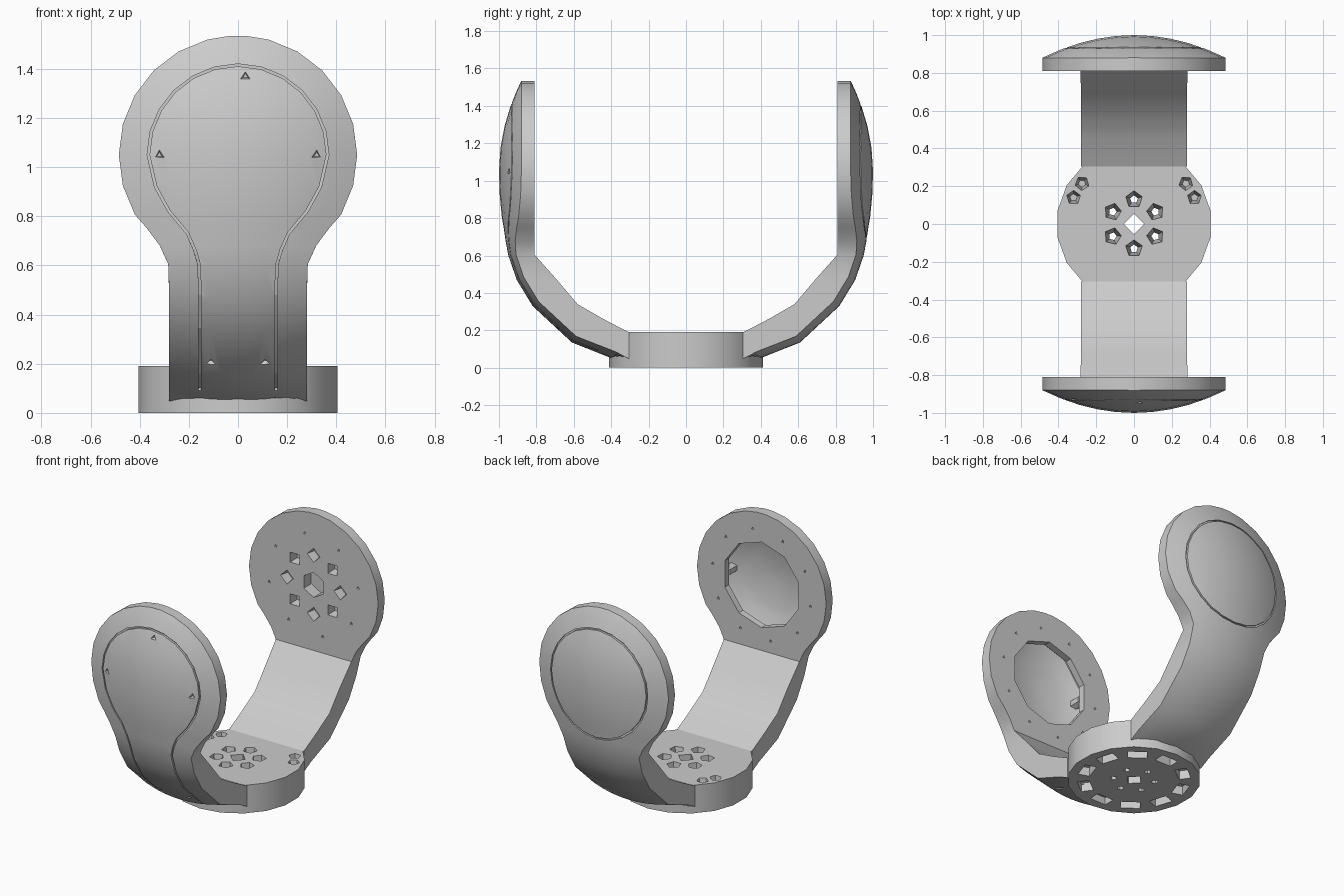
import bpy, bmesh, math
from mathutils import Vector, Matrix

if "Cube" in bpy.data.objects:
    bpy.data.objects.remove(bpy.data.objects["Cube"])

grey = bpy.data.materials.new("light_grey")
grey.diffuse_color = (0.6, 0.6, 0.6, 1)
grey.use_nodes = True
grey.node_tree.nodes["Principled BSDF"].inputs["Base Color"].default_value = grey.diffuse_color
CZ, R, CROWN = 1.05, 0.485, 0.51      # pad centre height, pad radius, outer crown

# Arm stations: outer y, outer z, inner y, inner z, half width, normal tilt down
stations = [(0.305, 0.048, 0.305, 0.19, 0.28, 90), (0.40, 0.052, 0.34, 0.207, 0.28, 65),
            (0.61, 0.135, 0.45, 0.265, 0.28, 56), (0.82, 0.33, 0.58, 0.34, 0.28, 38),
            (0.905, 0.47, 0.69, 0.47, 0.28, 24), (0.95, 0.60, 0.81, 0.605, 0.284, 8),
            (0.965, 0.68, 0.81, 0.68, 0.318, 0), (0.975, 0.75, 0.81, 0.75, 0.37, 0)]
for a in (-30, -15, 0, 15, 30, 45, 60, 75, 86):
    z = CZ + R * math.sin(math.radians(a))
    y = 1 - (0.12 if a > 0 else 0.06) * math.sin(math.radians(a)) ** 2
    stations.append((y, z, 0.81, z, R * math.cos(math.radians(a)), 0))


def normal(tilt):
    t = math.radians(tilt)
    return Vector((0, math.cos(t), -math.sin(t)))


def outer(x, y, z, tilt):
    k = 0 if tilt == 90 else CROWN
    return Vector((x, y, z)) - normal(tilt) * k * x * x


def surface(x, z):
    """Point and normal on the crowned outer side of an arm."""
    for a, b in zip(stations[1:], stations[2:]):
        if z <= b[1]:
            break
    t = (z - a[1]) / (b[1] - a[1])
    y, tilt = (a[i] + (b[i] - a[i]) * t for i in (0, 5))
    return outer(x, y, z, tilt), normal(tilt)


def finish(name, bm):
    bmesh.ops.recalc_face_normals(bm, faces=bm.faces)
    me = bpy.data.meshes.new(name)
    bm.to_mesh(me)
    bm.free()
    me.materials.append(grey)
    ob = bpy.data.objects.new(name, me)
    bpy.context.collection.objects.link(ob)
    return ob


def loft(bm, rings, closed=False):
    """Skin a list of equal point rings, capping open ends."""
    vs = [[bm.verts.new(p) for p in ring] for ring in rings]
    n = len(vs[0])
    pairs = list(zip(vs, vs[1:])) + ([(vs[-1], vs[0])] if closed else [])
    for a, b in pairs:
        for i in range(n):
            j = (i + 1) % n
            bm.faces.new((a[i], a[j], b[j], b[i]))
    if not closed:
        bm.faces.new(vs[0])
        bm.faces.new(vs[-1])


def flip(p, s):
    return Vector((p[0], p[1] * s, p[2]))


def hole(bm, pos, axis, r1, r2, depth, sides, spin=0.0):
    """Tapered round solid starting at pos and running along axis."""
    axis = Vector(axis).normalized()
    m = (Matrix.Translation(Vector(pos) + axis * depth / 2)
         @ axis.to_track_quat('Z', 'Y').to_matrix().to_4x4() @ Matrix.Rotation(spin, 4, 'Z'))
    bmesh.ops.create_cone(bm, cap_ends=True, segments=sides, radius1=r1, radius2=r2,
                          depth=depth, matrix=m)


def groove(bm, path, s, closed):
    """Thin groove cutter following the outer side along (x, z) points."""
    pts = [surface(*p) for p in path]
    rings = []
    for i, (p, n) in enumerate(pts):
        prev = pts[i - 1][0] if (closed or i) else p
        nxt = pts[(i + 1) % len(pts)][0] if (closed or i < len(pts) - 1) else p
        side = n.cross((nxt - prev).normalized()).normalized() * 0.005
        rings.append([flip(q, s) for q in (p + side + n * 0.03, p - side + n * 0.03,
                                           p - side - n * 0.012, p + side - n * 0.012)])
    loft(bm, rings, closed)


def cut(ob, bm):
    """Subtract the cutter; keep the uncut part if the part would be lost."""
    cutter = finish("cutter", bm)
    cutter.hide_render = True
    backup, size = ob.data.copy(), ob.dimensions.copy()
    mod = ob.modifiers.new("cut", 'BOOLEAN')
    mod.operation, mod.solver, mod.object = 'DIFFERENCE', 'EXACT', cutter
    bpy.ops.object.select_all(action='DESELECT')
    bpy.context.view_layer.objects.active = ob
    ob.select_set(True)
    bpy.ops.object.modifier_apply(modifier=mod.name)
    bpy.data.objects.remove(cutter)
    bpy.context.view_layer.update()
    if (ob.dimensions - size).length > 0.05:
        ob.data = backup
    bpy.ops.object.shade_smooth_by_angle(angle=math.radians(28))


def arm(name, s):
    bm = bmesh.new()
    rings = []
    for y, z, iy, iz, w, tilt in stations:
        ring = [outer(w * (i / 5 - 1), y, z, tilt) for i in range(11)]
        ring += [Vector((w, iy, iz)), Vector((-w, iy, iz))]
        rings.append([flip(p, s) for p in ring])
    loft(bm, rings)
    ob = finish(name, bm)
    bpy.context.view_layer.update()
    return ob


def circle(n, r, start=0.0):
    return [(r * math.cos(start + math.tau * i / n), r * math.sin(start + math.tau * i / n))
            for i in range(n)]


# Front arm: hollow pad behind a thin lip
front = arm("front_arm", -1)
bm = bmesh.new()
loft(bm, [[(x, -y, CZ + z) for x, z in circle(10, r, math.pi / 10)]
          for r, y in ((0.29, 0.79), (0.29, 0.855), (0.335, 0.86), (0.335, 0.90), (0.27, 0.928),
                       (0.2, 0.945), (0.1, 0.96), (0.02, 0.965))])
cut(front, bm)
# Keyhole groove
bm = bmesh.new()
right = [(0.155, 0.08), (0.155, 0.14), (0.155, 0.33), (0.155, 0.47), (0.158, 0.60),
         (0.175, 0.66), (0.205, 0.73), (0.28, 0.82), (0.335, 0.92)]
top = [(0.365 * math.cos(math.radians(a)), CZ + 0.365 * math.sin(math.radians(a)))
       for a in range(0, 181, 15)]
groove(bm, right + top + [(-x, z) for x, z in reversed(right)], -1, False)
cut(front, bm)
# Small screw holes outside and around the lip
bm = bmesh.new()
for x, z in ((0.32, 1.05), (-0.32, 1.05), (0.11, 0.2), (-0.11, 0.2), (0.03, 1.37)):
    p, n = surface(x, z)
    hole(bm, flip(p + n * 0.01, -1), flip(-n, -1), 0.026, 0.012, 0.027, 3)
for x, z in circle(10, 0.37, 0.13):
    hole(bm, (x, -0.80, CZ + z), (0, -1, 0), 0.013, 0.008, 0.03, 3)
cut(front, bm)

# Screw bosses inside the hollow pad
for side, x in (("right", 0.295), ("left", -0.295)):
    bm = bmesh.new()
    hole(bm, (x, -0.85, CZ), (0, -1, 0), 0.035, 0.035, 0.08, 6)
    finish(side + "_screw_boss", bm)

# Back arm: round groove outside, horn mounting holes inside
back = arm("back_arm", 1)
bm = bmesh.new()
groove(bm, [(x, CZ + z) for x, z in circle(24, 0.36)], 1, True)
hole(bm, (0, 0.80, CZ), (0, 1, 0), 0.085, 0.085, 0.09, 6)
for x, z in circle(8, 0.2):
    hole(bm, (x, 0.80, CZ + z), (0, 1, 0), 0.05, 0.035, 0.07, 4, math.atan2(z, x))
for x, z in circle(8, 0.34, 0.2):
    hole(bm, (x, 0.80, CZ + z), (0, 1, 0), 0.013, 0.008, 0.03, 3)
cut(back, bm)

# Round base joining the arms
bm = bmesh.new()
hole(bm, (0, 0, 0), (0, 0, 1), 0.411, 0.411, 0.19, 18)
base = finish("base", bm)
bpy.context.view_layer.update()
bm = bmesh.new()
hole(bm, (0, 0, -0.01), (0, 0, 1), 0.055, 0.055, 0.22, 4)
for x, y in circle(6, 0.13, math.pi / 6):
    hole(bm, (x, y, 0.2), (0, 0, -1), 0.047, 0.02, 0.21, 5, x * 9)
for x, y in ((0.275, 0.215), (-0.275, 0.215), (0.32, 0.14), (-0.32, 0.14)):
    hole(bm, (x, y, 0.2), (0, 0, -1), 0.04, 0.02, 0.1, 5, y * 9)
# Weight-saving pockets underneath
for i in range(10):
    m = (Matrix.Rotation(math.tau * (i + 0.5) / 10, 4, 'Z') @ Matrix.Translation((0.31, 0, 0.02))
         @ Matrix.Diagonal((0.075, 0.12, 0.08, 1)))
    bmesh.ops.create_cube(bm, size=1, matrix=m)
cut(base, bm)
